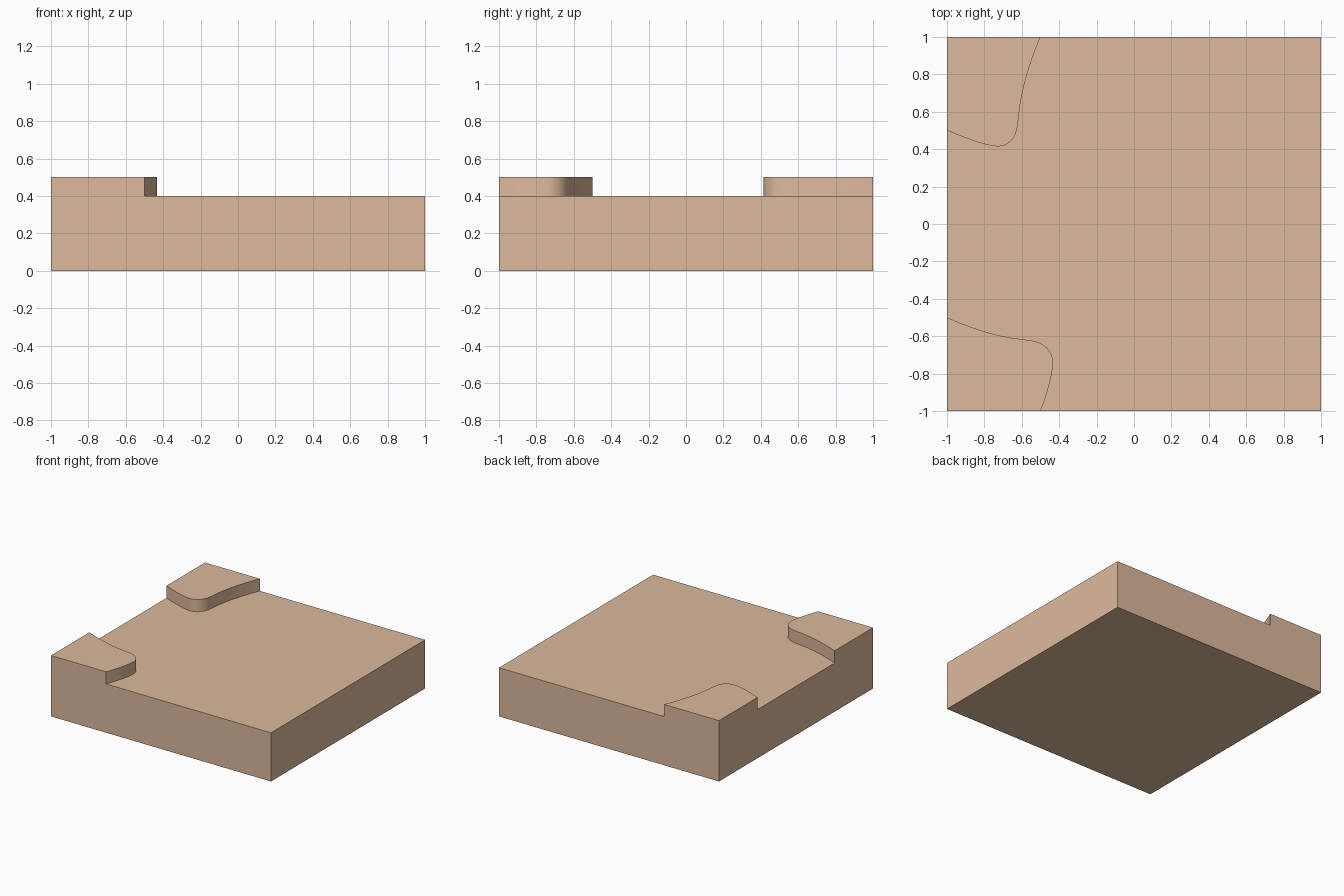
import bpy, bmesh, math
from mathutils import Vector
from mathutils.geometry import interpolate_bezier

if "Cube" in bpy.data.objects:
    bpy.data.objects.remove(bpy.data.objects["Cube"])


def bezier_path(knots, steps=12):
    # knots: (start, handle, handle, end, handle, handle, end ...)
    pts = [Vector(k).to_3d() for k in knots]
    path = [pts[0]]
    for i in range(0, len(pts) - 1, 3):
        path += interpolate_bezier(*pts[i:i + 4], steps + 1)[1:]
    return [(p.x, p.y) for p in path]


def prism(name, outline, z0, z1):
    bm = bmesh.new()
    base = bm.faces.new([bm.verts.new((x, y, z0)) for x, y in outline])
    top = bmesh.ops.extrude_face_region(bm, geom=[base])
    verts = [v for v in top["geom"] if isinstance(v, bmesh.types.BMVert)]
    bmesh.ops.translate(bm, verts=verts, vec=(0, 0, z1 - z0))
    bmesh.ops.recalc_face_normals(bm, faces=bm.faces)
    mesh = bpy.data.meshes.new(name)
    bm.to_mesh(mesh)
    bm.free()
    obj = bpy.data.objects.new(name, mesh)
    bpy.context.collection.objects.link(obj)
    return obj


# Full-height square tile
tile = prism("terrain_tile", [(-1, -1), (1, -1), (1, 1), (-1, 1)], 0, 0.5)

# Rounded edges of the two raised corners
front_edge = bezier_path([
    (-1, -.5), (-.86, -.56), (-.74, -.6), (-.61, -.615),
    (-.58, -.619), (-.55, -.622), (-.525, -.628),
    (-.47, -.642), (-.433, -.69), (-.433, -.738),
    (-.433, -.80), (-.467, -.92), (-.5, -1)])
back_edge = bezier_path([
    (-.5, 1), (-.56, .86), (-.595, .73), (-.61, .63),
    (-.617, .58), (-.619, .54), (-.625, .513),
    (-.634, .455), (-.675, .415), (-.727, .415),
    (-.79, .415), (-.91, .463), (-1, .5)])

# Cut the lower ground out of the tile
outline = ([(-1.2, -.5)] + front_edge
           + [(-.5, -1.2), (1.2, -1.2), (1.2, 1.2), (-.5, 1.2)]
           + back_edge + [(-1.2, .5)])
cutter = prism("ground_cutter", outline, 0.4, 0.7)
cutter.hide_render = True

bpy.context.view_layer.objects.active = tile
tile.select_set(True)
mod = tile.modifiers.new("lower_ground", "BOOLEAN")
mod.operation = "DIFFERENCE"
mod.solver = "EXACT"
mod.object = cutter
bpy.ops.object.modifier_apply(modifier=mod.name)
bpy.data.objects.remove(cutter)
bpy.ops.object.shade_smooth_by_angle(angle=math.radians(30))

# Sandy colour
sand = bpy.data.materials.new("sand")
sand.diffuse_color = (0.72, 0.49, 0.33, 1)
sand.use_nodes = True
sand.node_tree.nodes["Principled BSDF"].inputs["Base Color"].default_value = sand.diffuse_color
tile.data.materials.clear()
tile.data.materials.append(sand)
